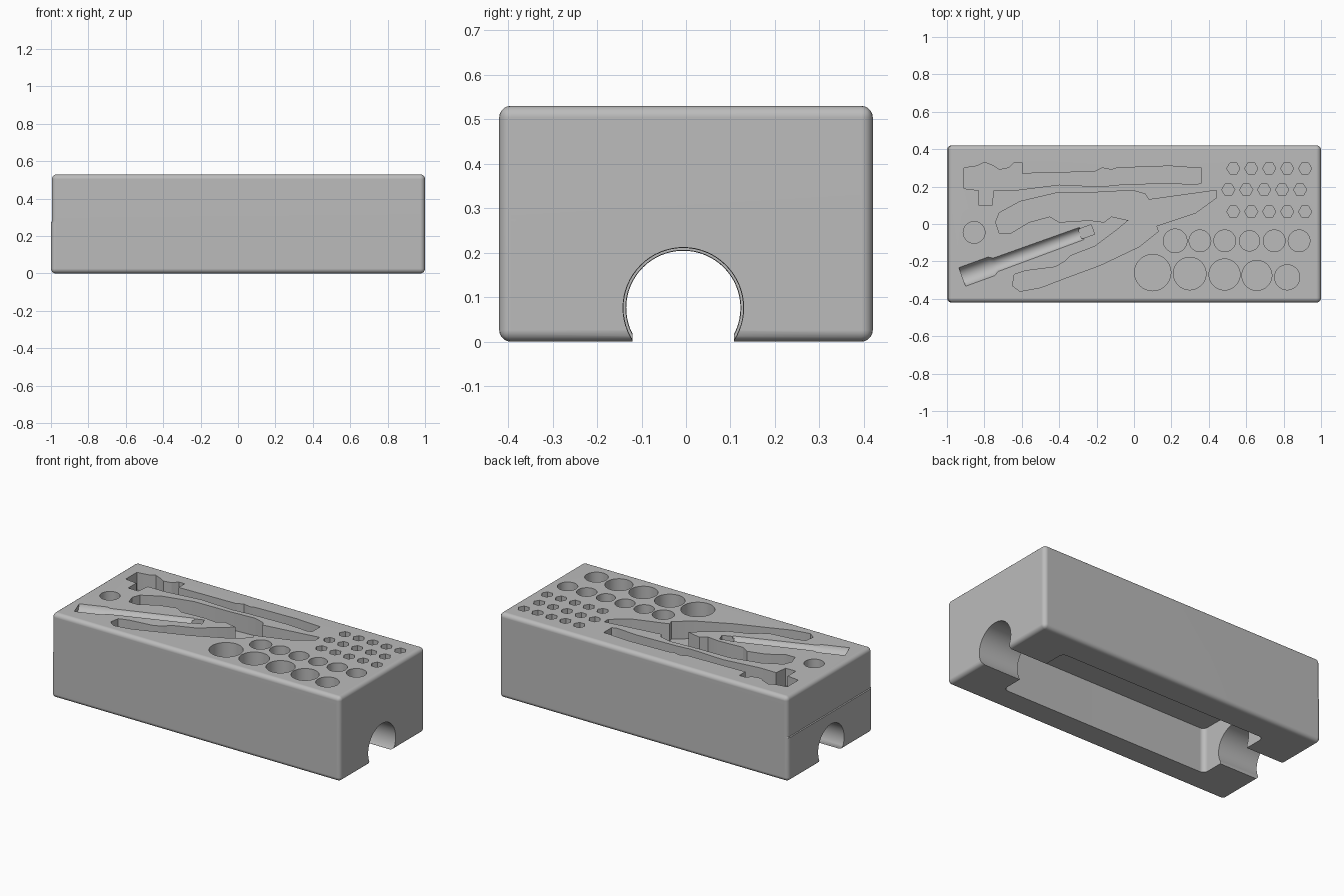
import bpy
import bmesh
import math
from mathutils import Matrix, Vector

if "Cube" in bpy.data.objects:
    bpy.data.objects.remove(bpy.data.objects["Cube"])

TOP = 0.53
SOCKET_DEPTH = 0.15
TOOL_DEPTH = 0.11
OVER = 0.05  # how far cutters stick out of the block

grey = bpy.data.materials.new("foam_grey")
grey.use_nodes = True
colour = (0.5, 0.5, 0.5, 1)
grey.diffuse_color = colour
grey.node_tree.nodes["Principled BSDF"].inputs["Base Color"].default_value = colour


def make_object(name, bm):
    bmesh.ops.recalc_face_normals(bm, faces=bm.faces)
    mesh = bpy.data.meshes.new(name)
    bm.to_mesh(mesh)
    bm.free()
    mesh.materials.append(grey)
    obj = bpy.data.objects.new(name, mesh)
    bpy.context.collection.objects.link(obj)
    return obj


def add_box(bm, low, high):
    low, high = Vector(low), Vector(high)
    size = Matrix.Diagonal((*(high - low), 1))
    bmesh.ops.create_cube(bm, size=1, matrix=Matrix.Translation((low + high) / 2) @ size)


def add_prism(bm, points, depth):
    # upright recess with the given outline
    face = bm.faces.new([bm.verts.new((x, y, TOP - depth)) for x, y in points])
    ext = bmesh.ops.extrude_face_region(bm, geom=[face])["geom"]
    moved = [v for v in ext if isinstance(v, bmesh.types.BMVert)]
    bmesh.ops.translate(bm, verts=moved, vec=(0, 0, depth + OVER))


def add_hole(bm, x, y, radius, sides=48):
    angles = [i * math.tau / sides for i in range(sides)]
    add_prism(bm, [(x + radius * math.cos(a), y + radius * math.sin(a)) for a in angles],
              SOCKET_DEPTH)


def add_outline(bm, points):
    # outline points are in hundredths of a unit
    add_prism(bm, [(x / 100, y / 100) for x, y in points], TOOL_DEPTH)


def add_lathe(bm, profile, matrix, sides=48):
    # closed solid turned about the local x axis
    rings = []
    for x, r in profile:
        rings.append([bm.verts.new(matrix @ Vector((
            x, r * math.cos(i * math.tau / sides), r * math.sin(i * math.tau / sides))))
            for i in range(sides)])
    for a, b in zip(rings, rings[1:]):
        for i in range(sides):
            j = (i + 1) % sides
            bm.faces.new((a[i], a[j], b[j], b[i]))
    bm.faces.new(rings[0])
    bm.faces.new(rings[-1])


def cut(target, bm):
    cutter = make_object("cutter", bm)
    cutter.hide_render = True
    mod = target.modifiers.new("cut", "BOOLEAN")
    mod.operation = "DIFFERENCE"
    mod.solver = "EXACT"
    mod.object = cutter
    bpy.ops.object.modifier_apply(modifier=mod.name)
    bpy.data.objects.remove(cutter)


# Rounded block, with a small ledge across the left end
bm = bmesh.new()
add_box(bm, (-1, -0.42, 0), (1, 0.42, TOP))
bmesh.ops.bevel(bm, geom=bm.edges[:], offset=0.026, segments=5, profile=0.5, affect="EDGES")
for z in (0.275, 0.279):
    bmesh.ops.bisect_plane(bm, geom=bm.verts[:] + bm.edges[:] + bm.faces[:],
                           plane_co=(0, 0, z), plane_no=(0, 0, 1))
for v in bm.verts:
    if v.co.z > 0.277 and v.co.x < -0.98:
        v.co.x += 0.005
block = make_object("tool_block", bm)
bpy.context.view_layer.objects.active = block
block.select_set(True)

# Lengthwise round channel, slightly tapered, with a straight mouth
bm = bmesh.new()
add_lathe(bm, [(-1.1, 0.128), (1.1, 0.136)], Matrix.Translation((0, -0.006, 0.076)), 64)
cut(block, bm)
bm = bmesh.new()
add_box(bm, (-1.1, -0.12, -OVER), (1.1, 0.108, 0.02))
cut(block, bm)

# Wide pocket in the underside, with rounded upright corners
bm = bmesh.new()
add_box(bm, (-0.725, -0.26, -OVER), (0.725, 0.25, 0.28))
upright = [e for e in bm.edges if abs(e.verts[0].co.z - e.verts[1].co.z) > 0.1]
bmesh.ops.bevel(bm, geom=upright, offset=0.03, segments=5, profile=0.5, affect="EDGES")
cut(block, bm)

# Round socket holes
bm = bmesh.new()
add_hole(bm, -0.855, -0.045, 0.058)
for i, r in enumerate((0.063, 0.058, 0.058, 0.054, 0.058, 0.058)):
    add_hole(bm, 0.22 + i * 0.1325, -0.09, r)
for x, y, r in ((0.1, -0.26, 0.097), (0.298, -0.265, 0.087), (0.484, -0.27, 0.083),
                (0.657, -0.275, 0.08), (0.819, -0.285, 0.067)):
    add_hole(bm, x, y, r)
cut(block, bm)

# Hexagonal bit holes, with corners pointing along x
bm = bmesh.new()
for start, y in ((0.531, 0.297), (0.504, 0.183), (0.531, 0.066)):
    for i in range(5):
        add_hole(bm, start + i * 0.096, y, 0.035, sides=6)
cut(block, bm)

# Hammer recess
hammer = [(-91, 30), (-91, 19), (-83, 18), (-83, 10), (-76, 10), (-75, 18), (-64, 18),
          (-40, 21), (-18, 20), (-8, 21), (19, 22), (33, 21), (36, 22), (36, 30),
          (33, 30), (19, 31), (-9, 30), (-12, 29), (-17, 30), (-21, 28), (-60, 27),
          (-60, 33), (-64, 33), (-67, 30), (-72, 29), (-75, 31), (-80, 33), (-84, 31)]
bm = bmesh.new()
add_outline(bm, hammer)
cut(block, bm)

# Pliers recess
pliers = [(-74, 1), (-72, 6), (-61, 12), (-42, 16.5), (-18, 17), (-1, 18), (6, 16),
          (8, 13), (44, 18), (44, 14), (33, 6), (12, -1), (13, -4), (3, -12),
          (-18, -22), (-37, -29), (-50, -34), (-61, -36), (-65, -33), (-64, -27),
          (-58, -25), (-42, -23), (-37, -20), (-34, -17), (-21, -12), (-9, -3),
          (-3, 2), (-12, 4), (-16, 1), (-24, 2), (-40, 1), (-45, 4), (-56, 1),
          (-66, -5), (-72, -5)]
bm = bmesh.new()
add_outline(bm, pliers)
cut(block, bm)

# Torch recess: rounded trough with a wide head and a square end
place = (Matrix.Translation((-0.918, -0.283, TOP + 0.015))
         @ Matrix.Rotation(math.radians(20), 4, "Z"))
bm = bmesh.new()
add_lathe(bm, [(0, 0.055), (0.165, 0.055), (0.19, 0.041), (0.68, 0.038)], place)
cut(block, bm)
bm = bmesh.new()
add_box(bm, (0.67, -0.027, -0.045), (0.743, 0.027, OVER))
bmesh.ops.transform(bm, matrix=place, verts=bm.verts)
cut(block, bm)

# Clean shading: flat faces stay flat beside the rounded edges
bpy.ops.object.shade_smooth_by_angle(angle=math.radians(30))
weighted = block.modifiers.new("weighted_normals", "WEIGHTED_NORMAL")
weighted.keep_sharp = True
